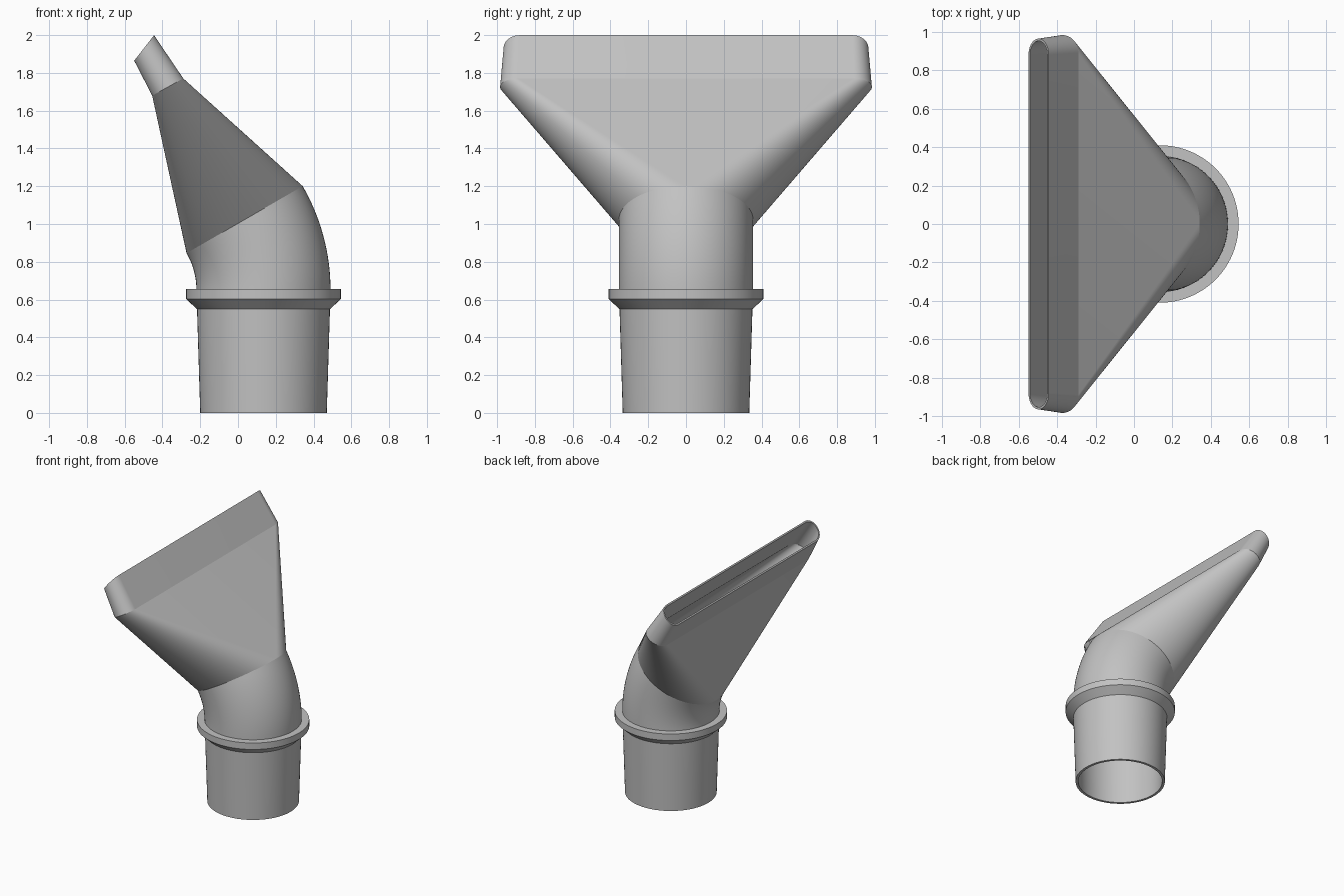
import bpy, bmesh
from math import sin, cos, pi, radians
from mathutils import Vector

cube = bpy.data.objects.get("Cube")
if cube:
    bpy.data.objects.remove(cube, do_unlink=True)

grey = bpy.data.materials.new("plain grey")
grey.use_nodes = True
grey.diffuse_color = (0.54, 0.54, 0.54, 1)
grey.node_tree.nodes["Principled BSDF"].inputs["Base Color"].default_value = grey.diffuse_color

HALF = 48        # segments in each rounded end
AXIS = 0.135     # x of the inlet axis
BEND_Z = 0.65    # height where the elbow starts
BEND_R = 0.746   # bend radius of the elbow
TUBE_R = 0.355
WALL = 0.02


def section(x, z, tilt, radius, straight=0.0):
    """Slot-shaped ring, stretched along y; a circle when straight is zero."""
    across = Vector((cos(tilt), 0, sin(tilt)))
    ring = []
    for end in (0, 1):
        offset = straight * (1 - 2 * end)
        for i in range(HALF + 1):
            a = pi * (end + i / HALF)
            ring.append(Vector((x, offset + radius * sin(a), z)) + across * radius * cos(a))
    return ring


def circle(z, radius):
    return section(AXIS, z, 0, radius)


def bend(angle, radius):
    return section(AXIS - BEND_R * (1 - cos(angle)), BEND_Z + BEND_R * sin(angle), angle, radius)


def loft(name, *paths):
    """Skin each list of rings; rising rings face out, falling rings face in."""
    bm = bmesh.new()
    for path in paths:
        rings = [[bm.verts.new(p) for p in ring] for ring in path]
        for low, high in zip(rings, rings[1:]):
            n = len(low)
            for i in range(n):
                j = (i + 1) % n
                bm.faces.new((low[i], low[j], high[j], high[i]))
        # merge the zero-length straights of circular rings
        for ring in rings:
            bmesh.ops.remove_doubles(bm, verts=[v for v in ring if v.is_valid], dist=1e-5)
    mesh = bpy.data.meshes.new(name)
    bm.to_mesh(mesh)
    bm.free()
    mesh.materials.append(grey)
    obj = bpy.data.objects.new(name, mesh)
    bpy.context.collection.objects.link(obj)
    bpy.ops.object.select_all(action='DESELECT')
    obj.select_set(True)
    bpy.context.view_layer.objects.active = obj
    bpy.ops.object.shade_smooth_by_angle(angle=radians(25))


# Tapered inlet tube with an open bottom rim
loft("inlet_tube", [circle(BEND_Z, TUBE_R - WALL), circle(0, 0.335 - WALL),
                    circle(0, 0.335), circle(BEND_Z, TUBE_R)])

# Stop collar, chamfered underneath
loft("collar", [circle(0.55, TUBE_R - 0.002), circle(0.603, 0.41),
                circle(0.655, 0.41), circle(0.655, TUBE_R - 0.002)])

# Elbow leaning toward -x
STEPS = 16
BEND = radians(30)
angles = [BEND * i / STEPS for i in range(STEPS + 1)]
loft("elbow", [bend(a, TUBE_R) for a in angles],
     [bend(a, TUBE_R - WALL) for a in reversed(angles)])


# Fan-shaped flare from the round elbow to the wide slot
def slot_base(inset):
    return section(-0.372, 1.725, radians(29), 0.094 - inset, 0.89)


def slot_mouth(inset):
    return section(-0.497, 1.932, radians(52), 0.0855 - inset, 0.88)


LIP = 0.012
loft("flare", [bend(BEND, TUBE_R), slot_base(0)],
     [slot_base(LIP), bend(BEND, TUBE_R - WALL)])

# Angled slot mouth with a thin open rim
loft("mouth", [slot_base(0), slot_mouth(0), slot_mouth(LIP), slot_base(LIP)])
